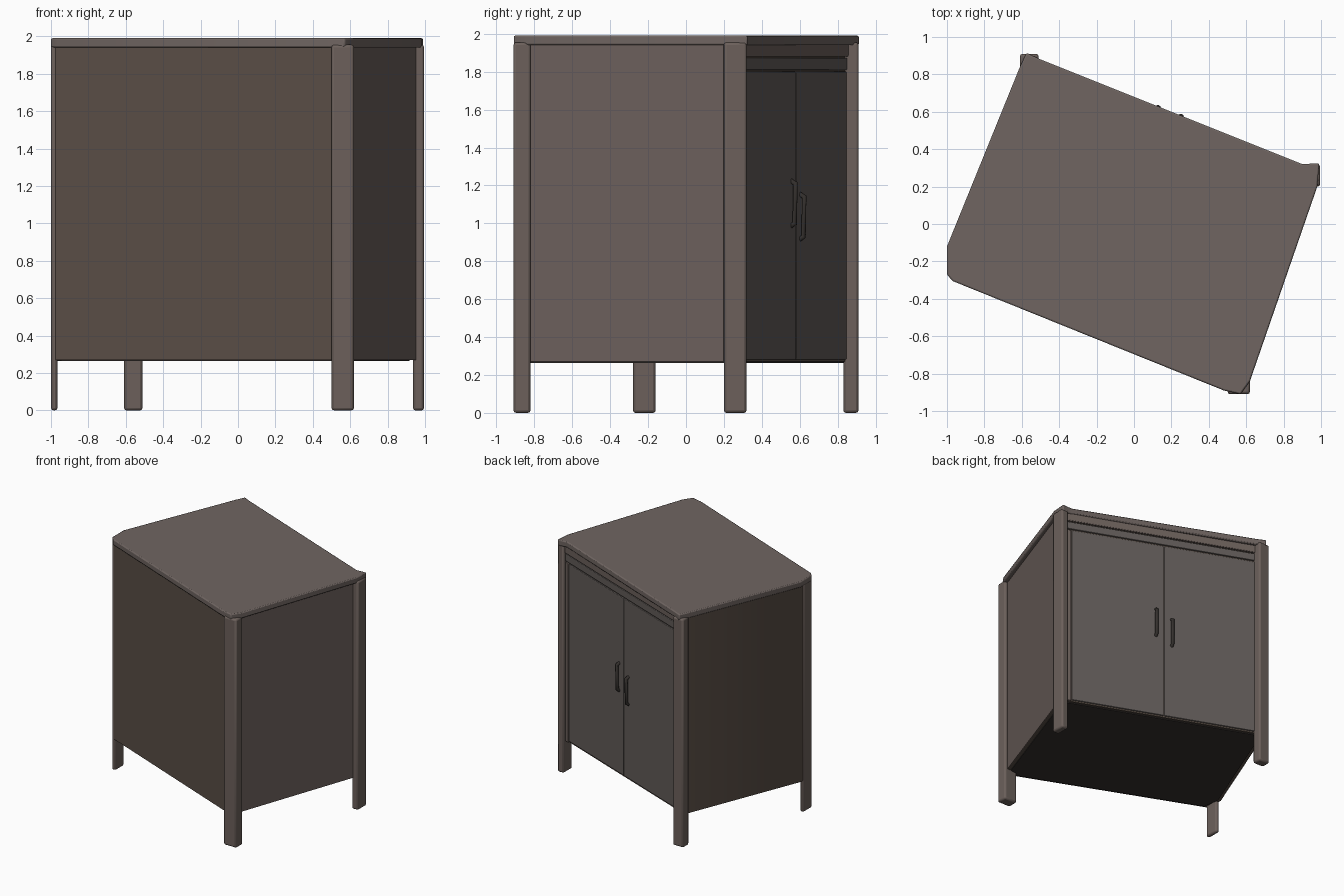
import bpy, bmesh, math
from mathutils import Matrix, Vector

cube = bpy.data.objects.get("Cube")
if cube:
    bpy.data.objects.remove(cube, do_unlink=True)


def material(name, rgb):
    mat = bpy.data.materials.new(name)
    mat.use_nodes = True
    mat.diffuse_color = (*rgb, 1)
    shader = mat.node_tree.nodes["Principled BSDF"]
    shader.inputs["Base Color"].default_value = (*rgb, 1)
    shader.inputs["Roughness"].default_value = 0.8
    return mat


PANEL = material("brown_panel", (0.10, 0.075, 0.06))
SIDE = material("light_panel", (0.15, 0.115, 0.105))
FRAME = material("frame_wood", (0.15, 0.118, 0.105))
TOP = material("top_wood", (0.16, 0.13, 0.12))
DOOR = material("door_wood", (0.12, 0.105, 0.098))
DARK = material("dark_wood", (0.035, 0.03, 0.027))


def finish(name, bm, mat, bevel=0.0):
    bmesh.ops.recalc_face_normals(bm, faces=bm.faces)
    mesh = bpy.data.meshes.new(name)
    bm.to_mesh(mesh)
    bm.free()
    obj = bpy.data.objects.new(name, mesh)
    bpy.context.collection.objects.link(obj)
    mesh.materials.append(mat)
    if bevel:
        mod = obj.modifiers.new("soft_edges", "BEVEL")
        mod.width, mod.segments = bevel, 2
    bpy.ops.object.select_all(action="DESELECT")
    obj.select_set(True)
    bpy.context.view_layer.objects.active = obj
    bpy.ops.object.shade_smooth_by_angle()
    return obj


def prism(name, outline, z0, z1, mat, bevel=0.0):
    bm = bmesh.new()
    face = bm.faces.new([bm.verts.new((x, y, z0)) for x, y in outline])
    ext = bmesh.ops.extrude_face_region(bm, geom=[face])
    verts = [v for v in ext["geom"] if isinstance(v, bmesh.types.BMVert)]
    bmesh.ops.translate(bm, verts=verts, vec=(0, 0, z1 - z0))
    return finish(name, bm, mat, bevel)


def box(name, low, high, mat, bevel=0.0, frame=Matrix()):
    low, high = Vector(low), Vector(high)
    bm = bmesh.new()
    bmesh.ops.create_cube(bm, size=1)
    size = Matrix.Diagonal((*(high - low), 1))
    bm.transform(frame @ Matrix.Translation((low + high) / 2) @ size)
    return finish(name, bm, mat, bevel)


FLOOR, CEILING, HEIGHT = 0.27, 1.955, 1.99

# Carcass, with the side panel set back between its posts
body = [(-0.57, 0.86), (0.93, 0.285), (0.945, 0.2), (0.585, -0.83),
        (0.52, -0.885), (-0.975, -0.285), (-0.995, -0.14), (-0.605, 0.84)]
prism("carcass", body, FLOOR, CEILING, PANEL)
prism("underside", [(x * 0.97, y * 0.97) for x, y in body],
      FLOOR - 0.006, FLOOR + 0.01, DARK)

# Thin top board
top = [(-0.61, 0.84), (-0.575, 0.915), (-0.5, 0.88), (0.9, 0.32), (0.99, 0.325),
       (0.98, 0.2), (0.62, -0.84), (0.57, -0.91), (0.48, -0.89), (-0.97, -0.305),
       (-1.0, -0.27), (-1.0, -0.12)]
prism("top_board", top, CEILING - 0.015, HEIGHT, TOP, 0.008)

# Corner posts run from the feet up to the top board
posts = {
    "door_right_post": ((-0.61, 0.83), (-0.51, 0.91)),
    "door_left_post": ((0.935, 0.2), (0.995, 0.32)),
    "rear_left_post": ((0.5, -0.91), (0.62, -0.82)),
    "rear_right_post": ((-1.0, -0.28), (-0.965, -0.16)),
}
for name, (low, high) in posts.items():
    box(name, (*low, 0), (*high, CEILING), FRAME, 0.014)

# Light panel on the recessed side
start, end = Vector((0.585, -0.83, 0)), Vector((0.945, 0.2, 0))
run = end - start
side = Matrix.Translation(start) @ Matrix.Rotation(math.atan2(run.y, run.x), 4, "Z")
box("side_panel", (0, -0.006, FLOOR), (run.length, 0.01, CEILING), SIDE, 0, side)

# Door face frame: local x runs along the doors, local y points inward
start, end = Vector((0.93, 0.285, 0)), Vector((-0.57, 0.86, 0))
run = end - start
half = run.length / 2
face = (Matrix.Translation((start + end) / 2)
        @ Matrix.Rotation(math.atan2(run.y, run.x), 4, "Z"))
box("upper_rail", (-half, -0.018, 1.88), (half, 0.01, CEILING), FRAME, 0.005, face)
box("lower_molding", (-half, -0.012, 1.81), (half, 0.01, 1.872), DOOR, 0.004, face)

# Two doors with upright bow handles
for name, sign in (("left", -1), ("right", 1)):
    xs = sorted((sign * 0.003, sign * (half - 0.045)))
    box(name + "_door", (xs[0], -0.009, FLOOR + 0.012), (xs[1], 0.01, 1.8),
        DOOR, 0.004, face)
    xs = sorted((sign * (half - 0.04), sign * half))
    box(name + "_stile", (xs[0], -0.014, FLOOR), (xs[1], 0.01, 1.8),
        FRAME, 0.004, face)

    curve = bpy.data.curves.new(name + "_handle", "CURVE")
    curve.dimensions = "3D"
    curve.bevel_depth, curve.bevel_resolution = 0.014, 2
    curve.use_fill_caps = True
    spline = curve.splines.new("POLY")
    profile = [(0, -0.12), (-0.026, -0.105), (-0.03, 0.105), (0, 0.12)]
    spline.points.add(len(profile) - 1)
    middle = 1.07 + sign * 0.035 * -1
    for point, (depth, z) in zip(spline.points, profile):
        point.co = (sign * 0.065, depth, middle + z, 1)
    handle = bpy.data.objects.new(name + "_handle", curve)
    handle.matrix_world = face
    bpy.context.collection.objects.link(handle)
    curve.materials.append(DARK)
